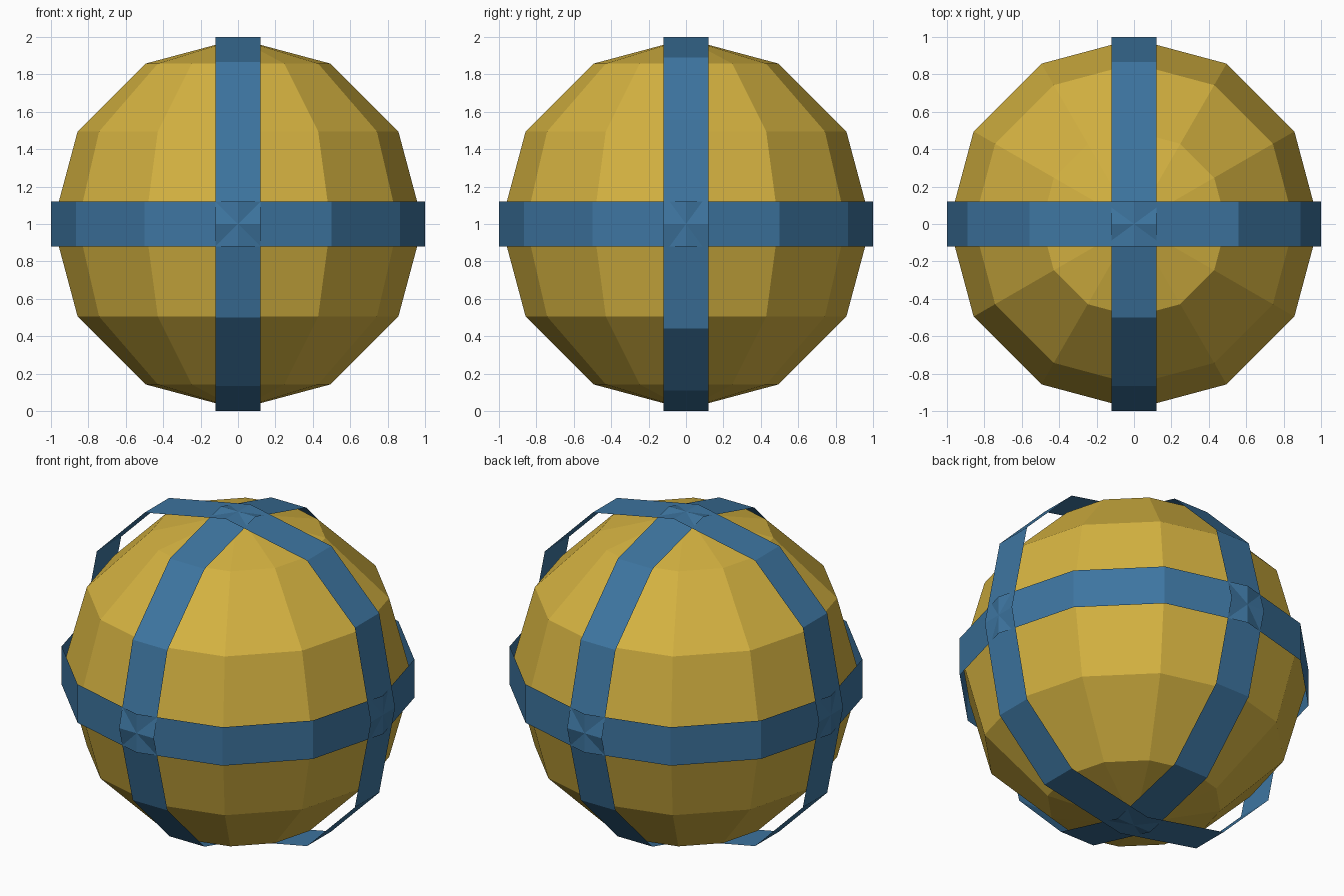
import bpy, bmesh, math
from mathutils import Matrix, Vector

if "Cube" in bpy.data.objects:
    bpy.data.objects.remove(bpy.data.objects["Cube"])


def material(name, rgb):
    m = bpy.data.materials.new(name)
    m.diffuse_color = (*rgb, 1)
    m.use_nodes = True
    m.node_tree.nodes["Principled BSDF"].inputs["Base Color"].default_value = m.diffuse_color
    return m


GOLD = material("gold", (0.66, 0.445, 0.052))
BLUE = material("blue", (0.047, 0.178, 0.352))
CENTRE = Vector((0, 0, 1))
HALF_WIDTH = 0.12


def add_object(name, bm, mat):
    mesh = bpy.data.meshes.new(name)
    bm.to_mesh(mesh)
    bm.free()
    mesh.materials.append(mat)
    ob = bpy.data.objects.new(name, mesh)
    bpy.context.collection.objects.link(ob)
    return ob


def band(name, outline, rotation):
    """Open ribbon following an outline around the ball, one sheet thick."""
    bm = bmesh.new()
    low, high = ([bm.verts.new(CENTRE + rotation @ Vector((x, y, h))) for x, y in outline]
                 for h in (-HALF_WIDTH, HALF_WIDTH))
    n = len(outline)
    for i in range(n):
        j = (i + 1) % n
        bm.faces.new((low[i], low[j], high[j], high[i]))
    return add_object(name, bm, BLUE)


# Faceted ball
bm = bmesh.new()
bmesh.ops.create_uvsphere(bm, u_segments=12, v_segments=6, radius=0.99,
                          matrix=Matrix.Translation(CENTRE))
add_object("ball", bm, GOLD)

# Regular twelve-sided outline, and one that lifts off the ball between the crossings
regular = [(math.cos(math.radians(30 * k)), math.sin(math.radians(30 * k))) for k in range(12)]
quarter = [(1, 0), (0.89, 0.56), (0.56, 0.89)]
loose = []
for q in range(4):
    c, s = round(math.cos(q * math.pi / 2)), round(math.sin(q * math.pi / 2))
    loose += [(c * x - s * y, s * x + c * y) for x, y in quarter]

# Three crossing bands
band("equator_band", regular, Matrix.Identity(3))
band("front_to_back_band", regular, Matrix.Rotation(math.pi / 2, 3, 'Y'))
band("side_to_side_band", loose, Matrix.Rotation(math.pi / 2, 3, 'X'))
